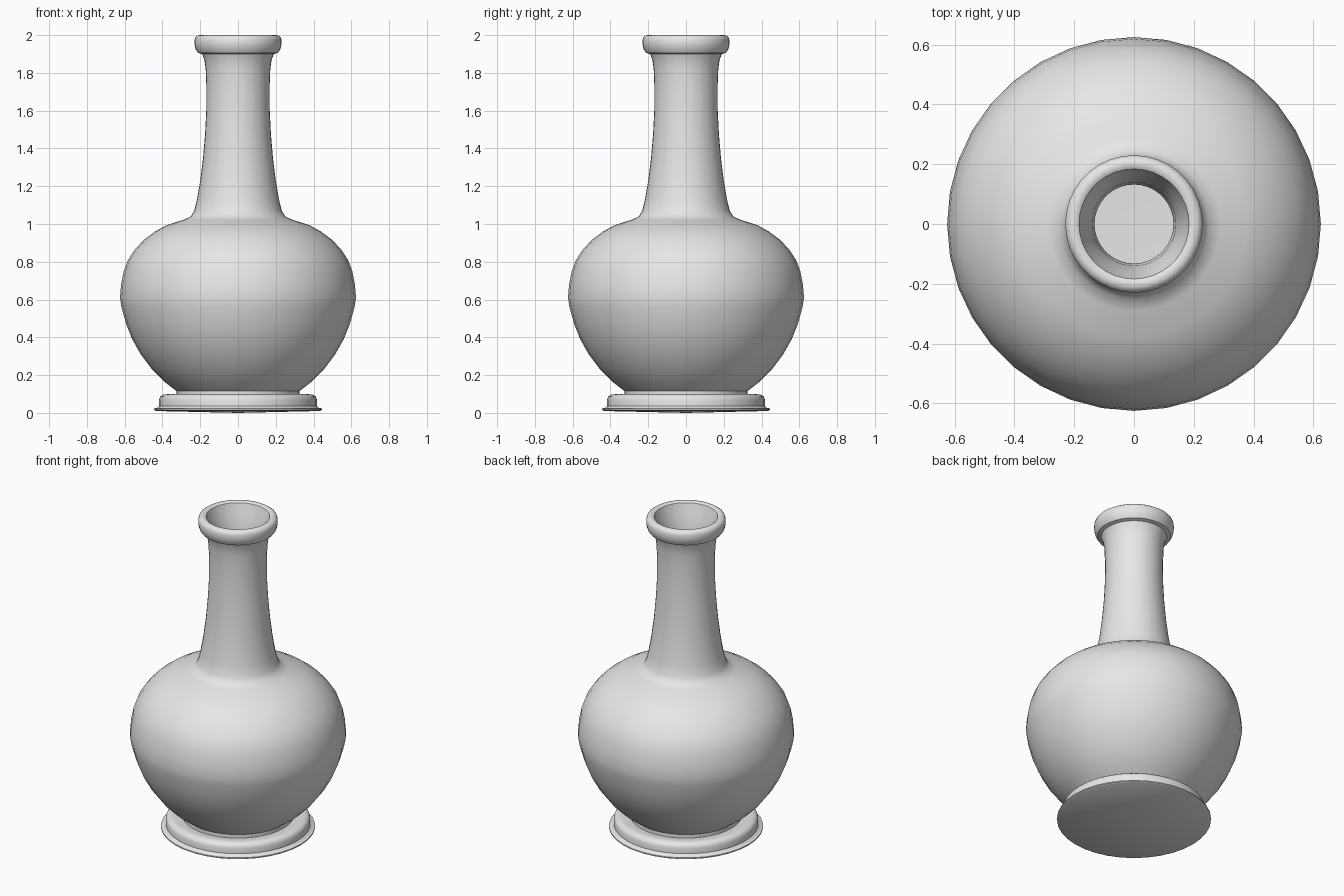
import bpy, bmesh, math

cube = bpy.data.objects.get("Cube")
if cube:
    bpy.data.objects.remove(cube, do_unlink=True)

SEGMENTS = 36

clay = bpy.data.materials.new("grey clay")
clay.use_nodes = True
GREY = (0.8, 0.8, 0.8, 1.0)
clay.diffuse_color = GREY
clay.node_tree.nodes["Principled BSDF"].inputs["Base Color"].default_value = GREY


def lathe(name, profile, angle):
    """Spin (radius, height) points about z; points on the axis become poles."""
    bm = bmesh.new()
    verts = [bm.verts.new((r, 0, z)) for r, z in profile]
    edges = [bm.edges.new(pair) for pair in zip(verts, verts[1:])]
    bmesh.ops.spin(bm, geom=verts + edges, cent=(0, 0, 0), axis=(0, 0, 1),
                   angle=math.tau, steps=SEGMENTS, use_merge=True)
    bmesh.ops.remove_doubles(bm, verts=bm.verts, dist=0.0005)
    bmesh.ops.recalc_face_normals(bm, faces=bm.faces)
    mesh = bpy.data.meshes.new(name)
    bm.to_mesh(mesh)
    bm.free()
    mesh.materials.append(clay)
    obj = bpy.data.objects.new(name, mesh)
    bpy.context.collection.objects.link(obj)
    bpy.ops.object.select_all(action='DESELECT')
    bpy.context.view_layer.objects.active = obj
    obj.select_set(True)
    bpy.ops.object.shade_smooth_by_angle(angle=math.radians(angle))
    return obj


# Body, neck and rim: up the outside, over the lip and down the hollow inside
outside = [
    (0.325, 0.09), (0.325, 0.115), (0.39, 0.165), (0.455, 0.23), (0.515, 0.31),
    (0.56, 0.39), (0.592, 0.47), (0.617, 0.56), (0.625, 0.61), (0.619, 0.68),
    (0.605, 0.75), (0.585, 0.805), (0.55, 0.86), (0.50, 0.915), (0.44, 0.96),
    (0.375, 0.995), (0.29, 1.022), (0.25, 1.04), (0.232, 1.07), (0.217, 1.13),
    (0.20, 1.23), (0.185, 1.35), (0.174, 1.48), (0.168, 1.60), (0.167, 1.72),
    (0.171, 1.82), (0.178, 1.87), (0.19, 1.90),
]
rim = [
    (0.212, 1.906), (0.224, 1.925), (0.23, 1.95), (0.23, 1.975), (0.225, 1.99),
    (0.212, 1.999), (0.195, 2.0), (0.184, 1.993),
]
inside = [
    (0.165, 1.93), (0.14, 1.85), (0.132, 1.72), (0.132, 1.58), (0.14, 1.45),
    (0.155, 1.32), (0.175, 1.18), (0.20, 1.06), (0.25, 1.0), (0.36, 0.96),
    (0.47, 0.89), (0.55, 0.79), (0.585, 0.68), (0.588, 0.58), (0.56, 0.47),
    (0.50, 0.35), (0.42, 0.24), (0.32, 0.15), (0.0, 0.14),
]
lathe("vase_body", outside + rim + inside, 40)

# Foot: rounded ring above a thin flange, closed by a very shallow base
lathe("foot_ring", [
    (0.0, 0.0), (0.435, 0.01), (0.445, 0.016), (0.445, 0.023), (0.425, 0.028),
    (0.418, 0.036), (0.418, 0.07), (0.412, 0.086), (0.398, 0.096),
    (0.375, 0.099), (0.35, 0.096), (0.32, 0.092), (0.0, 0.092),
], 40)
